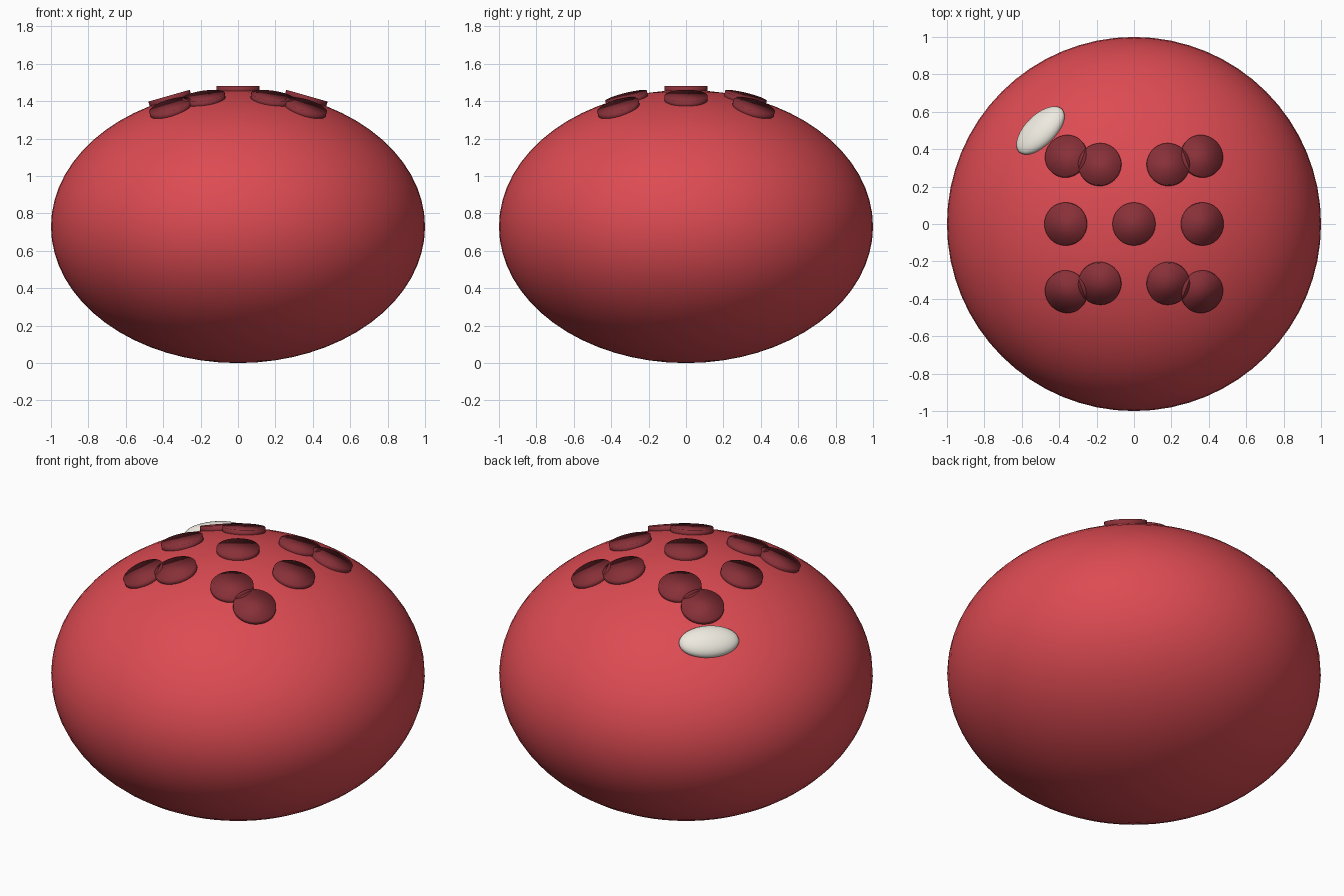
import bpy
from math import sqrt
from mathutils import Vector, Matrix

if "Cube" in bpy.data.objects:
    bpy.data.objects.remove(bpy.data.objects["Cube"])

HALF_H = 0.73  # vertical half-height of the body; horizontal radius is 1


def material(name, rgb):
    m = bpy.data.materials.new(name)
    m.diffuse_color = (*rgb, 1)
    m.use_nodes = True
    m.node_tree.nodes["Principled BSDF"].inputs["Base Color"].default_value = m.diffuse_color
    return m


def finish(name, mat):
    ob = bpy.context.object
    ob.name = name
    ob.data.materials.append(mat)
    bpy.ops.object.shade_smooth()
    return ob


def surface_frame(x, y):
    """Matrix on the body surface: X along the rim direction, Z outward."""
    z = HALF_H * sqrt(1 - x * x - y * y)
    n = Vector((x, y, z / HALF_H ** 2)).normalized()
    t = Vector((-y, x, 0)) if x or y else Vector((1, 0, 0))
    t.normalize()
    rot = Matrix((t, n.cross(t), n)).transposed().to_4x4()
    return Matrix.Translation((x, y, z + HALF_H)) @ rot


red = material("red", (0.72, 0.07, 0.085))
dark_red = material("dark_red", (0.25, 0.03, 0.04))
cream = material("cream", (0.85, 0.82, 0.74))

# Squashed round body
bpy.ops.mesh.primitive_uv_sphere_add(segments=64, ring_count=32, radius=1,
                                     location=(0, 0, HALF_H))
body = finish("body", red)
body.scale.z = HALF_H

# Round spots lying on the top, mirrored in x and y
spots = [(0, 0), (-0.363, 0), (0.363, 0)]
for x, y in ((0.36, 0.36), (0.182, 0.316)):
    spots += [(sx * x, sy * y) for sx in (-1, 1) for sy in (-1, 1)]
for x, y in spots:
    bpy.ops.mesh.primitive_cylinder_add(vertices=32, radius=0.115, depth=0.04)
    finish("spot", dark_red).matrix_world = surface_frame(x, y)

# Pale flattened oval on the back left shoulder
bpy.ops.mesh.primitive_uv_sphere_add(segments=32, ring_count=16, radius=1)
oval = finish("pale_oval", cream)
oval.matrix_world = surface_frame(-0.5, 0.5) @ Matrix.Diagonal((0.163, 0.095, 0.055, 1))
